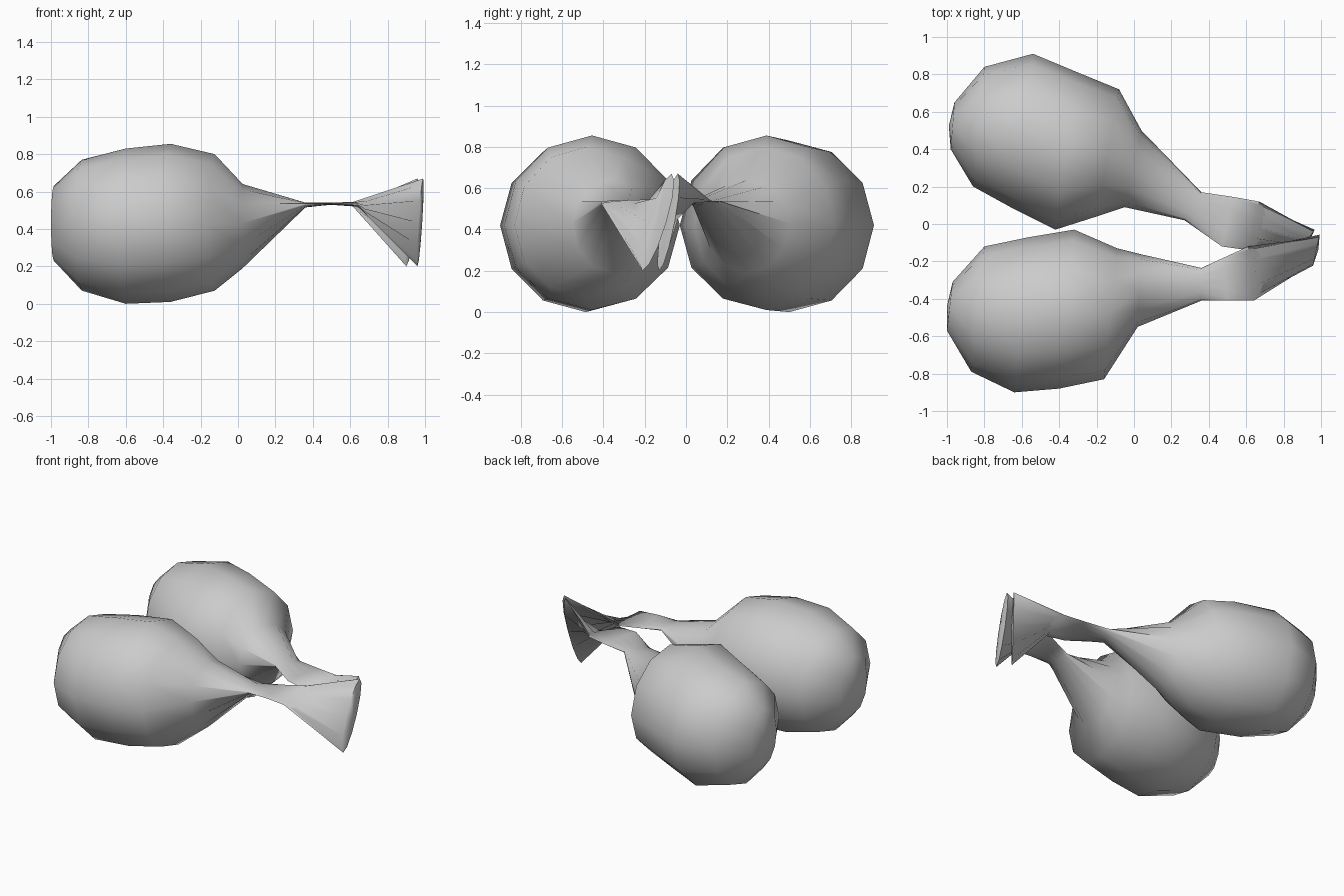
import bpy, bmesh, math
from mathutils import Vector

SIDES = 12

# Stations: left x, y, z | right x, y, z | rise above and drop below the middle
rear = [
    (-0.96, 0.65, 0.43, -0.98, 0.40, 0.43, 0.20, 0.20),
    (-0.80, 0.84, 0.42, -0.86, 0.20, 0.42, 0.35, 0.35),
    (-0.54, 0.91, 0.42, -0.66, 0.09, 0.42, 0.41, 0.42),
    (-0.30, 0.81, 0.42, -0.42, -0.03, 0.42, 0.435, 0.41),
    (-0.08, 0.72, 0.42, -0.20, 0.04, 0.42, 0.38, 0.35),
    (0.04, 0.50, 0.43, -0.05, 0.09, 0.43, 0.21, 0.24),
    (0.36, 0.17, 0.535, 0.27, 0.02, 0.535, 0.006, 0.02),
    (0.53, 0.145, 0.535, 0.47, -0.12, 0.535, 0.006, 0.006),
    (0.67, 0.12, 0.54, 0.61, -0.14, 0.525, 0.01, 0.01),
    (0.96, -0.04, 0.67, 0.90, -0.13, 0.20, 0.0, 0.0),
]
front = [
    (-0.97, -0.31, 0.43, -1.00, -0.57, 0.43, 0.20, 0.20),
    (-0.80, -0.12, 0.42, -0.87, -0.79, 0.42, 0.35, 0.35),
    (-0.56, -0.07, 0.42, -0.64, -0.90, 0.42, 0.41, 0.42),
    (-0.32, -0.03, 0.42, -0.40, -0.88, 0.42, 0.435, 0.41),
    (-0.09, -0.13, 0.42, -0.16, -0.83, 0.42, 0.38, 0.35),
    (0.03, -0.16, 0.43, 0.02, -0.55, 0.43, 0.21, 0.24),
    (0.36, -0.235, 0.535, 0.36, -0.41, 0.535, 0.006, 0.02),
    (0.48, -0.18, 0.535, 0.50, -0.41, 0.535, 0.006, 0.006),
    (0.61, -0.12, 0.54, 0.64, -0.41, 0.525, 0.01, 0.01),
    (0.99, -0.07, 0.67, 0.96, -0.21, 0.20, 0.0, 0.0),
]


def fruit_with_stalk(name, stations, tip_offset):
    bm = bmesh.new()
    rings = []
    for i, s in enumerate(stations):
        left, right = Vector(s[0:3]), Vector(s[3:6])
        mid, half = (left + right) / 2, (left - right) / 2
        ring = []
        for k in range(SIDES):
            a = 2 * math.pi * k / SIDES
            sn = math.sin(a)
            if i == len(stations) - 1:
                # upright stalk tip
                off = Vector(tip_offset) * sn
            else:
                off = Vector((0, 0, sn * (s[6] if sn > 0 else s[7])))
            ring.append(bm.verts.new(mid + half * math.cos(a) + off))
        rings.append(ring)
    for r0, r1 in zip(rings, rings[1:]):
        for k in range(SIDES):
            n = (k + 1) % SIDES
            bm.faces.new((r0[k], r0[n], r1[n], r1[k]))
    # rounded blossom end and stalk tip cap
    for ring, bulge in ((rings[0], -0.02), (rings[-1], 0.01)):
        c = sum((v.co for v in ring), Vector()) / SIDES
        hub = bm.verts.new((max(-1, min(1, c.x + bulge)), c.y, c.z))
        for k in range(SIDES):
            bm.faces.new((ring[k], ring[(k + 1) % SIDES], hub))
    bmesh.ops.recalc_face_normals(bm, faces=bm.faces[:])
    mesh = bpy.data.meshes.new(name)
    bm.to_mesh(mesh)
    bm.free()
    obj = bpy.data.objects.new(name, mesh)
    bpy.context.collection.objects.link(obj)
    bpy.context.view_layer.objects.active = obj
    obj.select_set(True)
    bpy.ops.object.shade_smooth_by_angle(angle=math.radians(60))
    obj.select_set(False)
    return obj


# The two fruits, their stalks meeting at the tip
fruit_with_stalk("rear_fruit", rear, (0.02, 0.03, 0.0))
fruit_with_stalk("front_fruit", front, (0.01, 0.045, 0.0))
